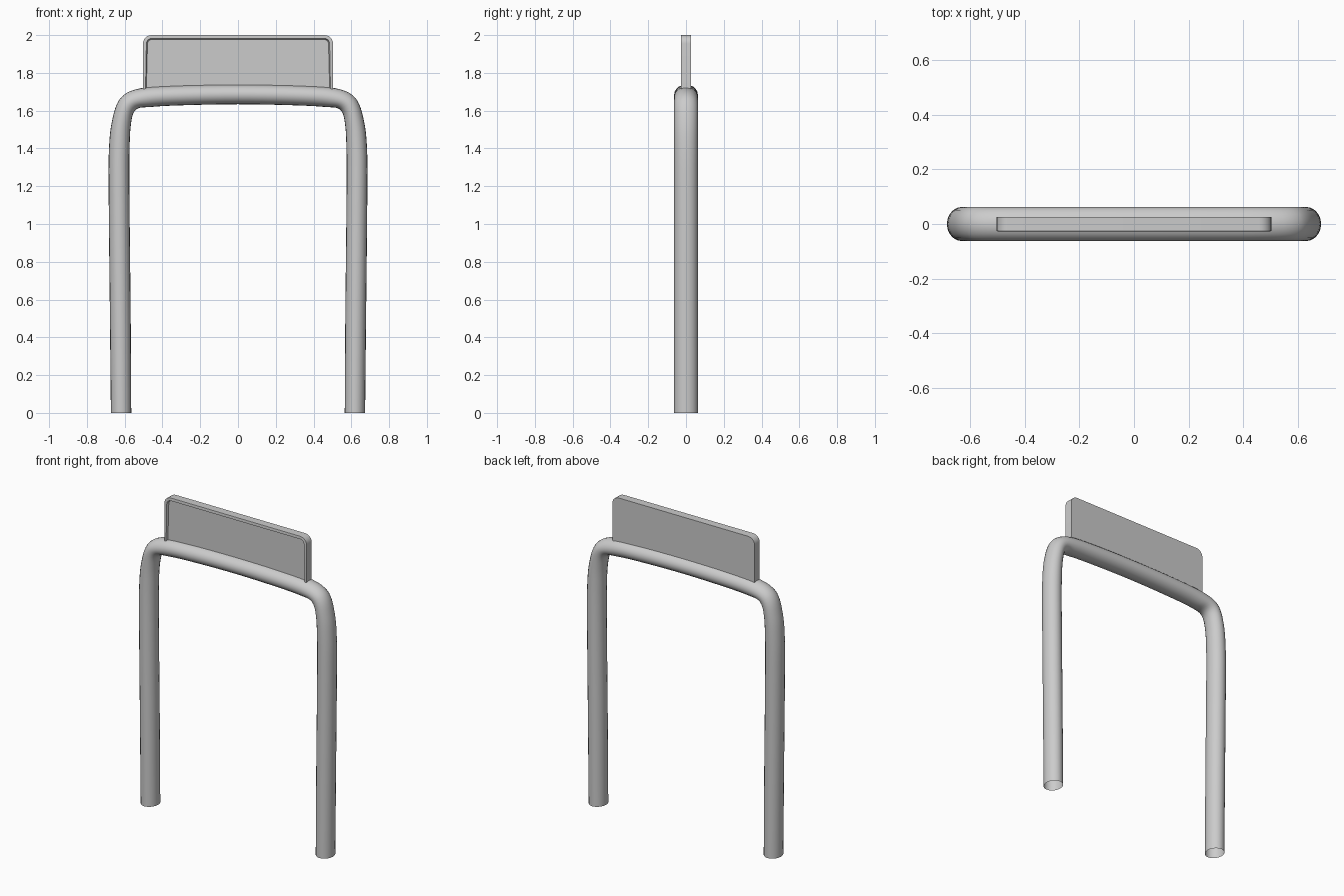
import bpy, bmesh, math
from mathutils import Vector
from mathutils.geometry import interpolate_bezier

if "Cube" in bpy.data.objects:
    bpy.data.objects.remove(bpy.data.objects["Cube"])


def finish(bm, name, angle):
    bmesh.ops.recalc_face_normals(bm, faces=bm.faces)
    mesh = bpy.data.meshes.new(name)
    bm.to_mesh(mesh)
    bm.free()
    ob = bpy.data.objects.new(name, mesh)
    bpy.context.collection.objects.link(ob)
    bpy.ops.object.select_all(action='DESELECT')
    ob.select_set(True)
    bpy.context.view_layer.objects.active = ob
    bpy.ops.object.shade_smooth_by_angle(angle=math.radians(angle))
    return ob


def smooth_path(pts, steps=5):
    pts = [Vector((x, 0, z)) for x, z in pts]
    out = []
    for i in range(len(pts) - 1):
        a, b = pts[i], pts[i + 1]
        d = (b - a).length
        tangent = lambda k: (pts[min(k + 1, len(pts) - 1)] - pts[max(k - 1, 0)]).normalized()
        seg = interpolate_bezier(a, a + tangent(i) * d / 3, b - tangent(i + 1) * d / 3, b, steps + 1)
        out += seg[:-1]
    return out + [pts[-1]]


# Bent tube: lofted between its outer and inner edge lines, open at the feet
outer = [(0.673, 0), (0.678, 0.5), (0.685, 1.2), (0.683, 1.4), (0.668, 1.54),
         (0.627, 1.66), (0.548, 1.711), (0.39, 1.73), (0, 1.738)]
inner = [(0.565, 0), (0.568, 0.5), (0.575, 1.2), (0.574, 1.4), (0.565, 1.54),
         (0.54, 1.606), (0.468, 1.619), (0.31, 1.628), (0, 1.634)]
mirror = lambda pts: pts + [(-x, z) for x, z in reversed(pts[:-1])]
SIDES = 20
bm = bmesh.new()
rings = []
for o, i in zip(smooth_path(mirror(outer)), smooth_path(mirror(inner))):
    mid, half = (o + i) / 2, (o - i) / 2
    ring = []
    for k in range(SIDES):
        a = math.tau * k / SIDES
        ring.append(bm.verts.new(mid + half * math.cos(a) + Vector((0, 0.0625 * math.sin(a), 0))))
    rings.append(ring)
for r, s in zip(rings, rings[1:]):
    for k in range(SIDES):
        n = (k + 1) % SIDES
        bm.faces.new((r[k], r[n], s[n], s[k]))
finish(bm, "bent_tube_frame", 60)

# Sign panel: rounded top corners, raised rim around a recessed front
W, TOP, BOTTOM, R, T = 0.503, 2.0, 1.67, 0.045, 0.026
outline = [(-W, BOTTOM), (W, BOTTOM)]
for cx, start in ((W - R, 0), (R - W, 90)):
    for k in range(7):
        a = math.radians(start + 15 * k)
        outline.append((cx + R * math.cos(a), TOP - R + R * math.sin(a)))
bm = bmesh.new()
front = bm.faces.new([bm.verts.new((x, -T, z)) for x, z in outline])
back = bmesh.ops.extrude_face_region(bm, geom=[front], use_keep_orig=True)
bmesh.ops.translate(bm, verts=[v for v in back["geom"] if isinstance(v, bmesh.types.BMVert)], vec=(0, 2 * T, 0))
bmesh.ops.recalc_face_normals(bm, faces=bm.faces)
front = min(bm.faces, key=lambda f: f.calc_center_median().y)
bmesh.ops.inset_region(bm, faces=[front], thickness=0.005, depth=0.0)
bmesh.ops.translate(bm, verts=[v for v in front.verts], vec=(0, -0.001, 0))
bmesh.ops.inset_region(bm, faces=[front], thickness=0.013, depth=0.0)
bmesh.ops.inset_region(bm, faces=[front], thickness=0.006, depth=-0.012)
finish(bm, "sign_panel", 30)
